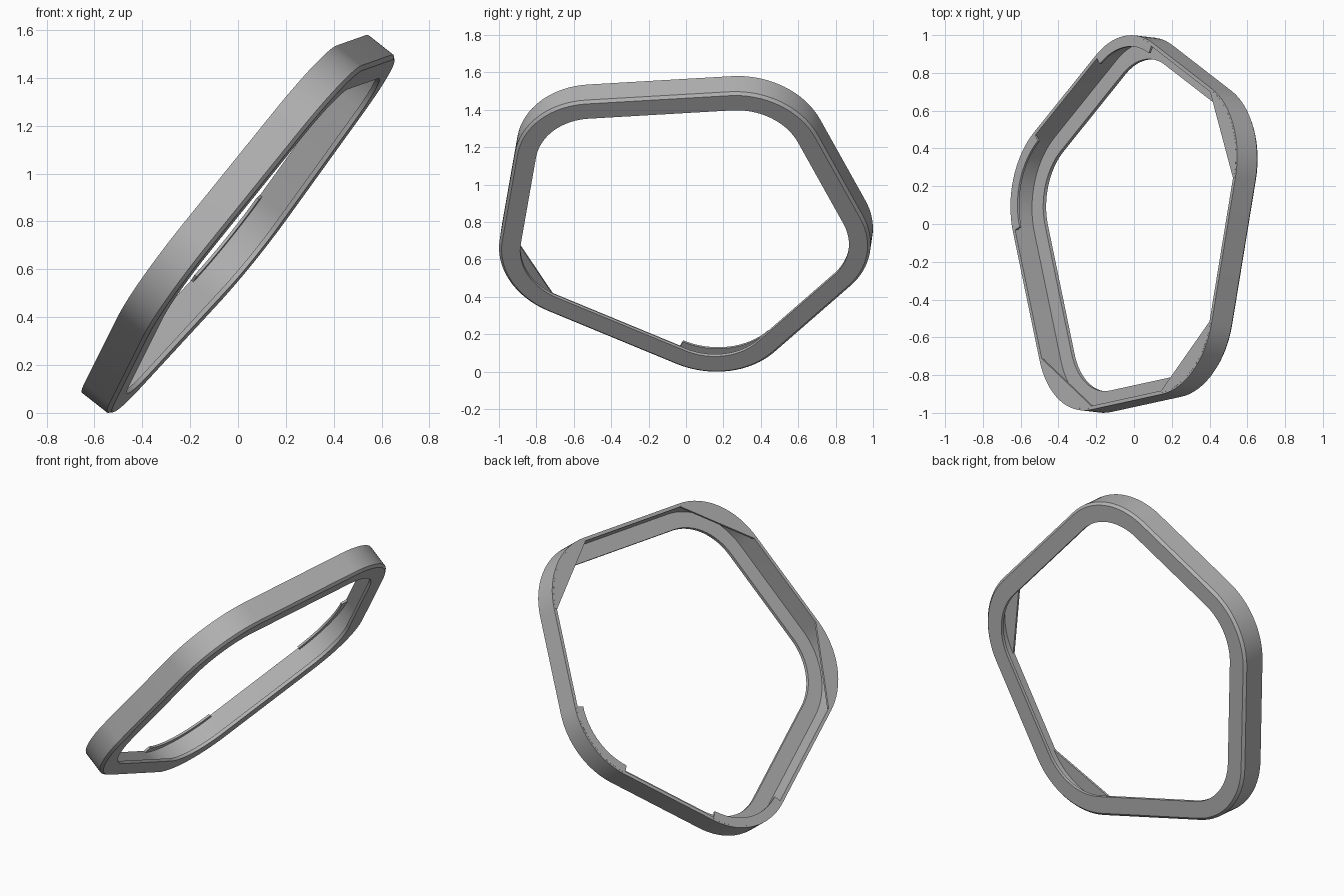
import bpy, bmesh, math
from mathutils import Vector

cube = bpy.data.objects.get("Cube")
if cube:
    bpy.data.objects.remove(cube, do_unlink=True)

# One flat grey for the whole frame
grey = bpy.data.materials.new("mid_grey")
grey.use_nodes = True
colour = (0.46, 0.46, 0.46, 1)
grey.diffuse_color = colour
grey.node_tree.nodes["Principled BSDF"].inputs["Base Color"].default_value = colour

# Tilted plane: x = A + B*y + C*z, with the back pointing up and left
A, B, C = -0.564, 0.118, 0.787
back = Vector((-1, B, C)).normalized()
corners = [Vector((A + B * y + C * z, y, z)) for y, z in
           ((0.25, -0.085), (1.06, 0.62), (0.56, 1.515), (-0.873, 1.432), (-1.046, 0.45))]
RADIUS, STEPS = 0.45, 16
HEIGHT, FLOOR, LIP, WIDTH, BEVEL = 0.15, 0.02, 0.02, 0.115, 0.015


def corner_arc(i, inset):
    """Rounded corner i of the pentagon, moved inward by inset."""
    p = corners[i]
    a = (corners[i - 1] - p).normalized()
    b = (corners[(i + 1) % 5] - p).normalized()
    half = a.angle(b) / 2
    mid = (a + b).normalized()
    centre = p + mid * (RADIUS / math.sin(half))
    side = (b - a).normalized()
    sweep = math.pi / 2 - half
    angles = [sweep * (2 * k / STEPS - 1) for k in range(STEPS + 1)]
    return [centre + (side * math.sin(t) - mid * math.cos(t)) * (RADIUS - inset) for t in angles]


def make_object(name, bm):
    bmesh.ops.recalc_face_normals(bm, faces=bm.faces)
    mesh = bpy.data.meshes.new(name)
    bm.to_mesh(mesh)
    bm.free()
    mesh.materials.append(grey)
    obj = bpy.data.objects.new(name, mesh)
    bpy.context.collection.objects.link(obj)
    return obj


def sweep_loops(bm, loops, closed):
    """Join equal loops of points around a closed section."""
    rows = [[bm.verts.new(p) for p in loop] for loop in loops]
    count = len(rows[0])
    for r, row in enumerate(rows):
        nxt = rows[(r + 1) % len(rows)]
        for k in range(count if closed else count - 1):
            j = (k + 1) % count
            bm.faces.new((row[k], row[j], nxt[j], nxt[k]))
    if not closed:
        bm.faces.new([row[0] for row in rows])
        bm.faces.new([row[-1] for row in rows])


# Ring with an L-shaped section: thin outer wall and a thin front flange
section = ((BEVEL, 0), (0, BEVEL), (0, HEIGHT), (LIP, HEIGHT),
           (LIP, FLOOR), (WIDTH, FLOOR), (WIDTH, 0))
bm = bmesh.new()
sweep_loops(bm, [[p + back * h for i in range(5) for p in corner_arc(i, d)]
                 for d, h in section], True)
parts = [make_object("pentagon_frame", bm)]

# Thin tabs at the back of each corner: two curved bands, three straight-edged
for i, curved in enumerate((True, True, False, False, False)):
    arc = corner_arc(i, LIP / 2)
    if curved:
        inner = corner_arc(i, 0.06)
    else:
        chord = corner_arc(i, LIP + 0.002)
        inner = [chord[0].lerp(chord[-1], k / STEPS) for k in range(STEPS + 1)]
    low, high = back * (HEIGHT - 0.012), back * (HEIGHT + 0.0005)
    bm = bmesh.new()
    sweep_loops(bm, [[p + low for p in arc], [p + high for p in arc],
                     [p + high for p in inner], [p + low for p in inner]], False)
    parts.append(make_object(f"corner_tab_{i + 1}", bm))

# Stand the frame on the ground, centred
points = [v.co for o in parts for v in o.data.vertices]
lo = Vector([min(p[k] for p in points) for k in range(3)])
hi = Vector([max(p[k] for p in points) for k in range(3)])
origin = Vector(((lo.x + hi.x) / 2, (lo.y + hi.y) / 2, lo.z))
for o in parts:
    for v in o.data.vertices:
        v.co -= origin

# Smooth the round walls and keep the edges crisp
bpy.ops.object.select_all(action="DESELECT")
for o in parts:
    o.select_set(True)
bpy.context.view_layer.objects.active = parts[0]
bpy.ops.object.shade_smooth_by_angle(angle=math.radians(30))
